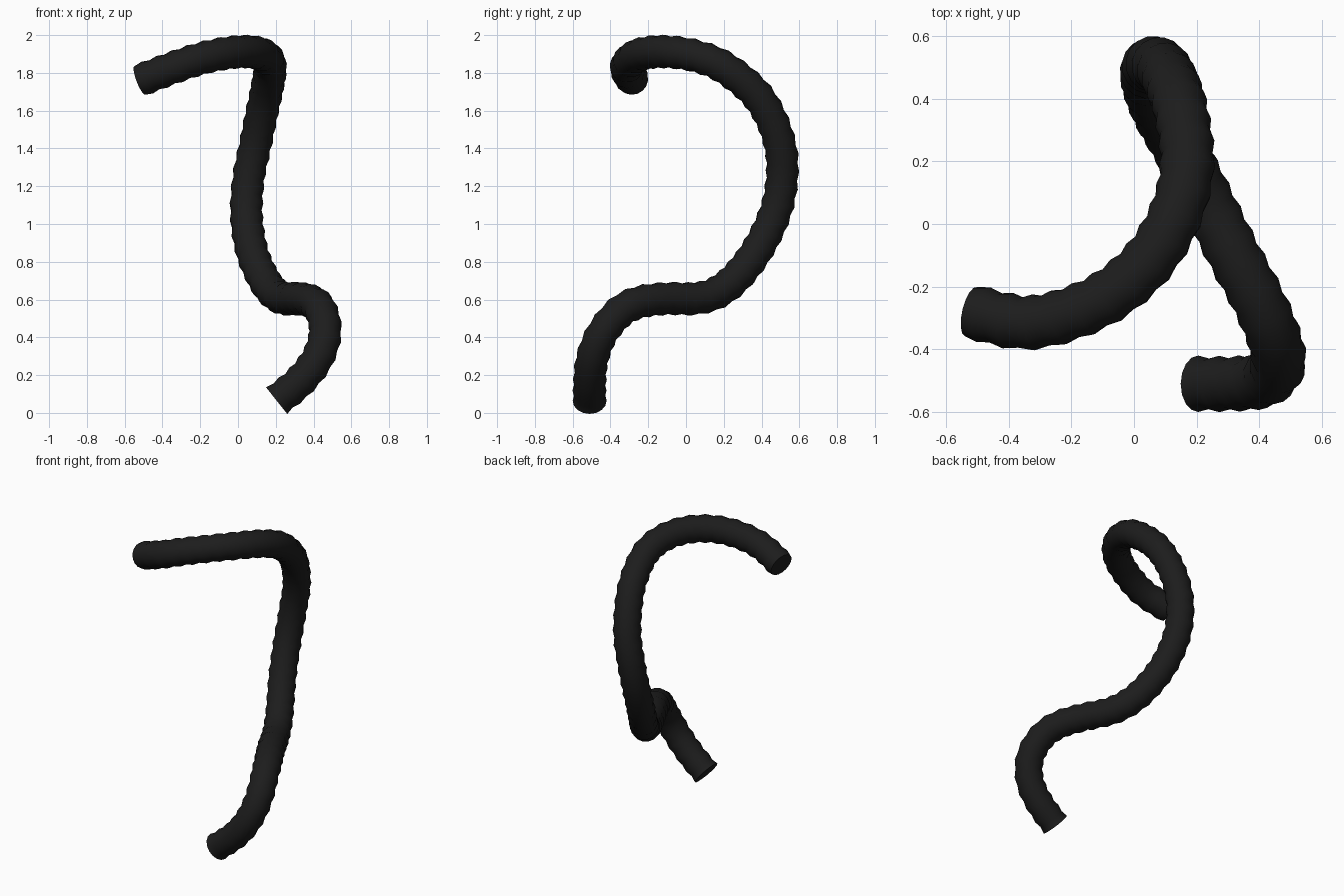
import bpy, bmesh, math
from mathutils import Vector

if "Cube" in bpy.data.objects:
    bpy.data.objects.remove(bpy.data.objects["Cube"])

SIDES, STEP = 16, 0.043
R_BIG, R_SMALL = 0.09, 0.081

# centre line of the hose
PATH = [Vector(p) for p in (
    (0.205, -0.51, 0.065), (0.32, -0.51, 0.16), (0.41, -0.50, 0.27),
    (0.455, -0.465, 0.38), (0.46, -0.41, 0.47), (0.435, -0.33, 0.55),
    (0.39, -0.23, 0.59), (0.32, -0.10, 0.605), (0.245, 0.05, 0.605),
    (0.19, 0.16, 0.635), (0.135, 0.26, 0.71), (0.08, 0.36, 0.835),
    (0.05, 0.44, 0.98), (0.045, 0.49, 1.12), (0.06, 0.51, 1.27),
    (0.09, 0.50, 1.41), (0.12, 0.45, 1.56), (0.15, 0.36, 1.70),
    (0.17, 0.20, 1.83), (0.14, 0.05, 1.89), (0.06, -0.10, 1.912),
    (-0.06, -0.215, 1.905), (-0.20, -0.285, 1.875),
    (-0.35, -0.315, 1.825), (-0.52, -0.28, 1.76))]


def spline(pts, sub=20):
    """Smooth curve through the points."""
    ext = [2 * pts[0] - pts[1]] + pts + [2 * pts[-1] - pts[-2]]
    out = []
    for a, b, c, d in zip(ext, ext[1:], ext[2:], ext[3:]):
        for i in range(sub):
            t = i / sub
            out.append(0.5 * (2 * b + (c - a) * t + (2 * a - 5 * b + 4 * c - d) * t * t
                              + (3 * b - a - 3 * c + d) * t ** 3))
    return out + [pts[-1]]


def resample(pts, step):
    """Evenly spaced points along the curve."""
    dist = [0.0]
    for p, q in zip(pts, pts[1:]):
        dist.append(dist[-1] + (q - p).length)
    n = round(dist[-1] / step)
    out, j = [], 0
    for i in range(n + 1):
        d = dist[-1] * i / n
        while j < len(pts) - 2 and dist[j + 1] < d:
            j += 1
        out.append(pts[j].lerp(pts[j + 1], (d - dist[j]) / (dist[j + 1] - dist[j])))
    return out


# ribbed hose: rings alternate between two radii
line = resample(spline(PATH), STEP)
bm = bmesh.new()
side = Vector((0, 1, 0))
rings = []
for i, p in enumerate(line):
    tan = (line[min(i + 1, len(line) - 1)] - line[max(i - 1, 0)]).normalized()
    side = (side - tan * side.dot(tan)).normalized()
    up = tan.cross(side)
    r = R_SMALL if i % 2 else R_BIG
    rings.append([bm.verts.new(p + r * (math.cos(a) * side + math.sin(a) * up))
                  for a in (2 * math.pi * k / SIDES for k in range(SIDES))])
for r0, r1 in zip(rings, rings[1:]):
    for k in range(SIDES):
        n = (k + 1) % SIDES
        bm.faces.new((r0[k], r0[n], r1[n], r1[k]))
# flat end caps
bm.faces.new(rings[0][::-1])
bm.faces.new(rings[-1])
bmesh.ops.recalc_face_normals(bm, faces=bm.faces[:])

mesh = bpy.data.meshes.new("ribbed_hose")
bm.to_mesh(mesh)
bm.free()
hose = bpy.data.objects.new("ribbed_hose", mesh)
bpy.context.collection.objects.link(hose)

# black rubber
mat = bpy.data.materials.new("black_rubber")
mat.diffuse_color = (0.012, 0.012, 0.012, 1)
mat.use_nodes = True
mat.node_tree.nodes["Principled BSDF"].inputs["Base Color"].default_value = mat.diffuse_color
mesh.materials.append(mat)

bpy.context.view_layer.objects.active = hose
hose.select_set(True)
bpy.ops.object.shade_smooth_by_angle(angle=math.radians(50))
